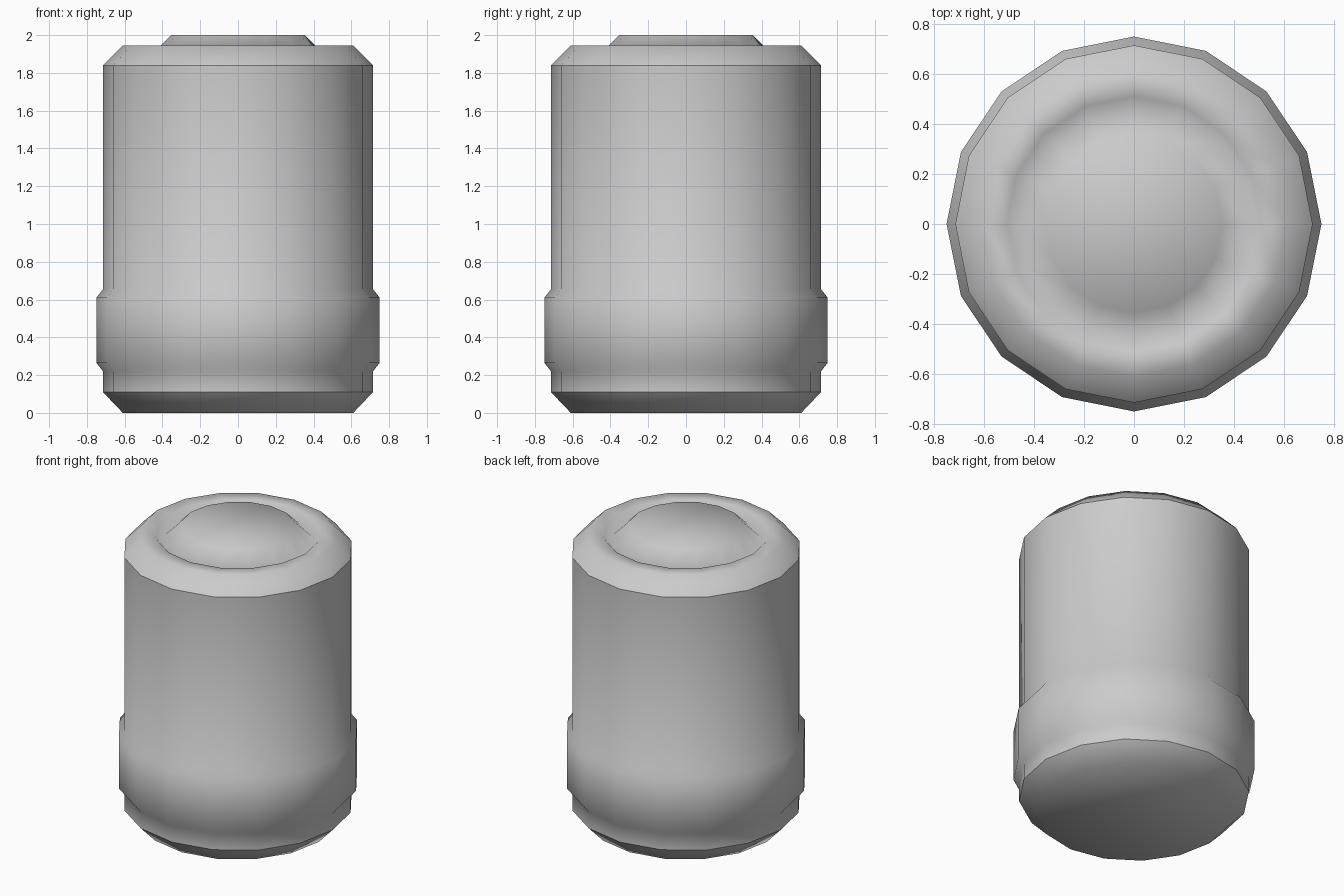
import bpy, bmesh, math

if "Cube" in bpy.data.objects:
    bpy.data.objects.remove(bpy.data.objects["Cube"])

SIDES = 16
# (radius, height) from base to top
PROFILE = [
    (0.61, 0.0), (0.715, 0.11),                                     # base chamfer
    (0.715, 0.22), (0.75, 0.265), (0.75, 0.61), (0.715, 0.655),     # raised band
    (0.715, 1.84), (0.61, 1.945),                                   # shoulder chamfer
    (0.51, 1.945), (0.46, 1.895), (0.355, 2.0),                     # groove and centre button
]
SHARP = {1, 6}  # rings where the straight wall meets the chamfers

bm = bmesh.new()
rings = []
for r, z in PROFILE:
    rings.append([bm.verts.new((r * math.cos(2 * math.pi * i / SIDES),
                                r * math.sin(2 * math.pi * i / SIDES), z))
                  for i in range(SIDES)])

# Walls
for low, high in zip(rings, rings[1:]):
    for i in range(SIDES):
        j = (i + 1) % SIDES
        bm.faces.new((low[i], low[j], high[j], high[i]))

# Bottom and top caps
bm.faces.new(rings[0][::-1])
bm.faces.new(rings[-1])

# Smooth shading with two hard edge loops
for f in bm.faces:
    f.smooth = True
for k in SHARP:
    for i in range(SIDES):
        bm.edges.get((rings[k][i], rings[k][(i + 1) % SIDES])).smooth = False

mesh = bpy.data.meshes.new("canister_body")
bm.to_mesh(mesh)
bm.free()
bpy.context.collection.objects.link(bpy.data.objects.new("canister_body", mesh))
